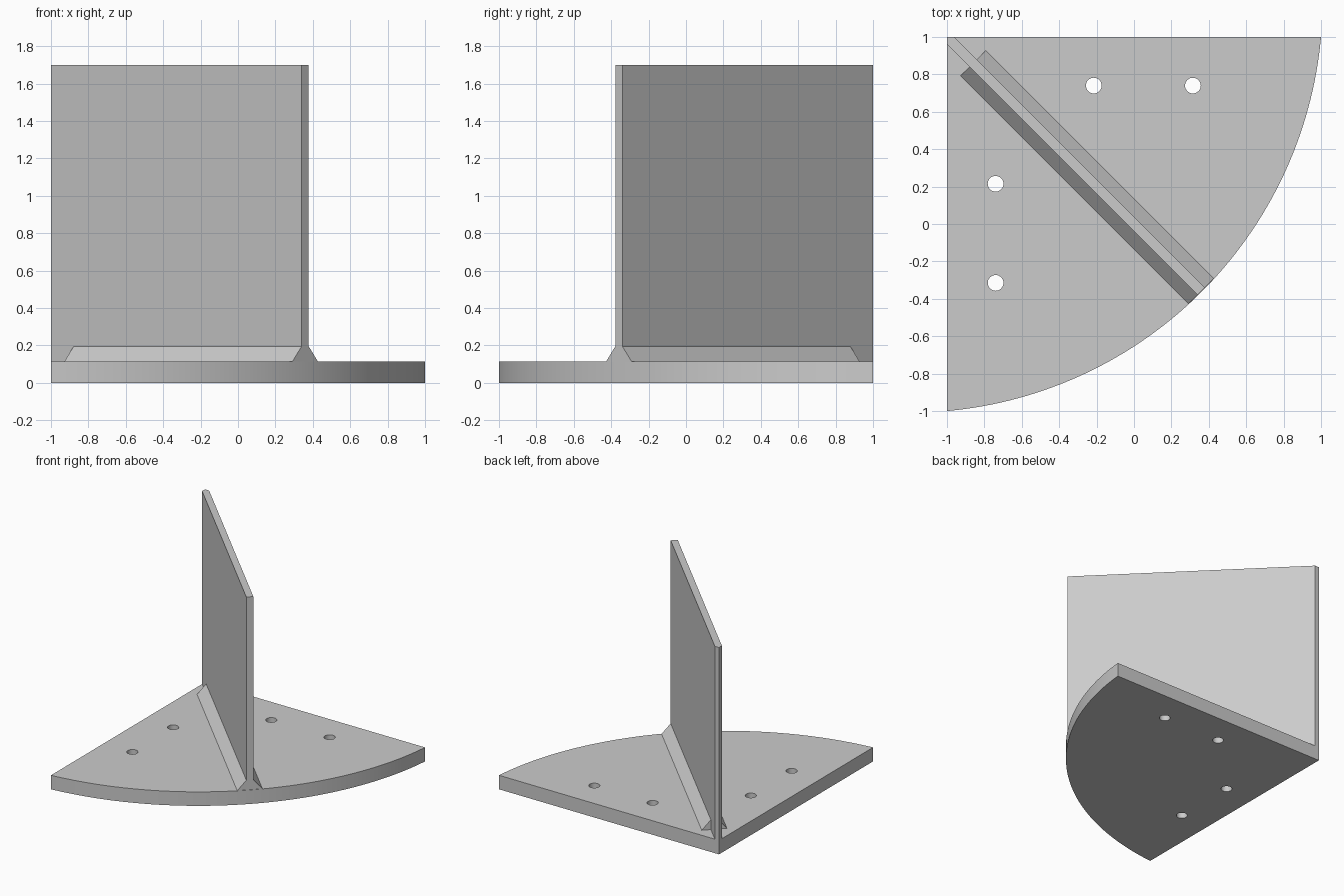
import bpy
import bmesh
import math
from mathutils import Vector

if "Cube" in bpy.data.objects:
    bpy.data.objects.remove(bpy.data.objects["Cube"])

PLATE_H, WALL_H, WELD_H = 0.115, 1.70, 0.195
HALF_T, WELD_W = 0.0265, 0.0955        # wall half thickness, weld half width
WELD_START, END = 0.198, 1.922         # distances from the corner along the diagonal
S = math.sqrt(0.5)
CORNER = Vector((-1, 1, 0))

steel = bpy.data.materials.new("light_grey_steel")
steel.diffuse_color = (0.6, 0.6, 0.6, 1)
steel.use_nodes = True
steel.node_tree.nodes["Principled BSDF"].inputs["Base Color"].default_value = steel.diffuse_color


def diag(along, side, z):
    """Point measured from the square corner along and across the diagonal."""
    return CORNER + Vector(((along + side) * S, (side - along) * S, z))


def prism(name, base, offset):
    """Extrude a polygon by an offset into a closed solid."""
    bm = bmesh.new()
    face = bm.faces.new([bm.verts.new(p) for p in base])
    new = bmesh.ops.extrude_face_region(bm, geom=[face])["geom"]
    bmesh.ops.translate(bm, vec=offset,
                        verts=[v for v in new if isinstance(v, bmesh.types.BMVert)])
    bmesh.ops.recalc_face_normals(bm, faces=bm.faces)
    mesh = bpy.data.meshes.new(name)
    bm.to_mesh(mesh)
    bm.free()
    mesh.materials.append(steel)
    ob = bpy.data.objects.new(name, mesh)
    bpy.context.collection.objects.link(ob)
    return ob


# Base plate: square corner closed by an arc centred just beyond the corner
K = 0.2
radius = math.hypot(K, 2 + K)
a0 = -math.atan2(2 + K, K)
a1 = -math.atan2(K, 2 + K)
N = 64
outline = [CORNER]
for i in range(N + 1):
    a = a0 + (a1 - a0) * i / N
    outline.append(Vector((-1 - K + radius * math.cos(a), 1 + K + radius * math.sin(a), 0)))
plate = prism("base_plate", outline, (0, 0, PLATE_H))

# Bolt holes, mirrored across the diagonal
holes = [(-0.215, 0.74), (0.315, 0.74)]
holes += [(-y, -x) for x, y in holes]
for x, y in holes:
    ring = [Vector((x + 0.042 * math.cos(t), y + 0.042 * math.sin(t), -0.1))
            for t in (math.tau * i / 32 for i in range(32))]
    cutter = prism("hole_cutter", ring, (0, 0, 0.4))
    cutter.hide_render = True
    cutter.hide_set(True)
    cut = plate.modifiers.new("bolt_hole", 'BOOLEAN')
    cut.operation = 'DIFFERENCE'
    cut.solver = 'EXACT'
    cut.object = cutter

# Smooth the curved rim and hole walls, keep the edges sharp
bpy.context.view_layer.objects.active = plate
plate.select_set(True)
for m in list(plate.modifiers):
    bpy.ops.object.modifier_apply(modifier=m.name)
bpy.ops.object.shade_smooth_by_angle(angle=math.radians(30))
for ob in [o for o in bpy.data.objects if o.name.startswith("hole_cutter")]:
    bpy.data.objects.remove(ob)

# Upright wall along the diagonal, pointed to fit the square corner
prism("upright_wall",
      [diag(0, 0, PLATE_H), diag(HALF_T, -HALF_T, PLATE_H), diag(END, -HALF_T, PLATE_H),
       diag(END, HALF_T, PLATE_H), diag(HALF_T, HALF_T, PLATE_H)],
      (0, 0, WALL_H - PLATE_H))

# Triangular weld seams on both sides of the wall
run = diag(END, 0, 0) - diag(WELD_START, 0, 0)
for name, side in (("weld_front", -1), ("weld_back", 1)):
    prism(name, [diag(WELD_START, side * HALF_T, PLATE_H),
                 diag(WELD_START, side * WELD_W, PLATE_H),
                 diag(WELD_START, side * HALF_T, WELD_H)], run)
